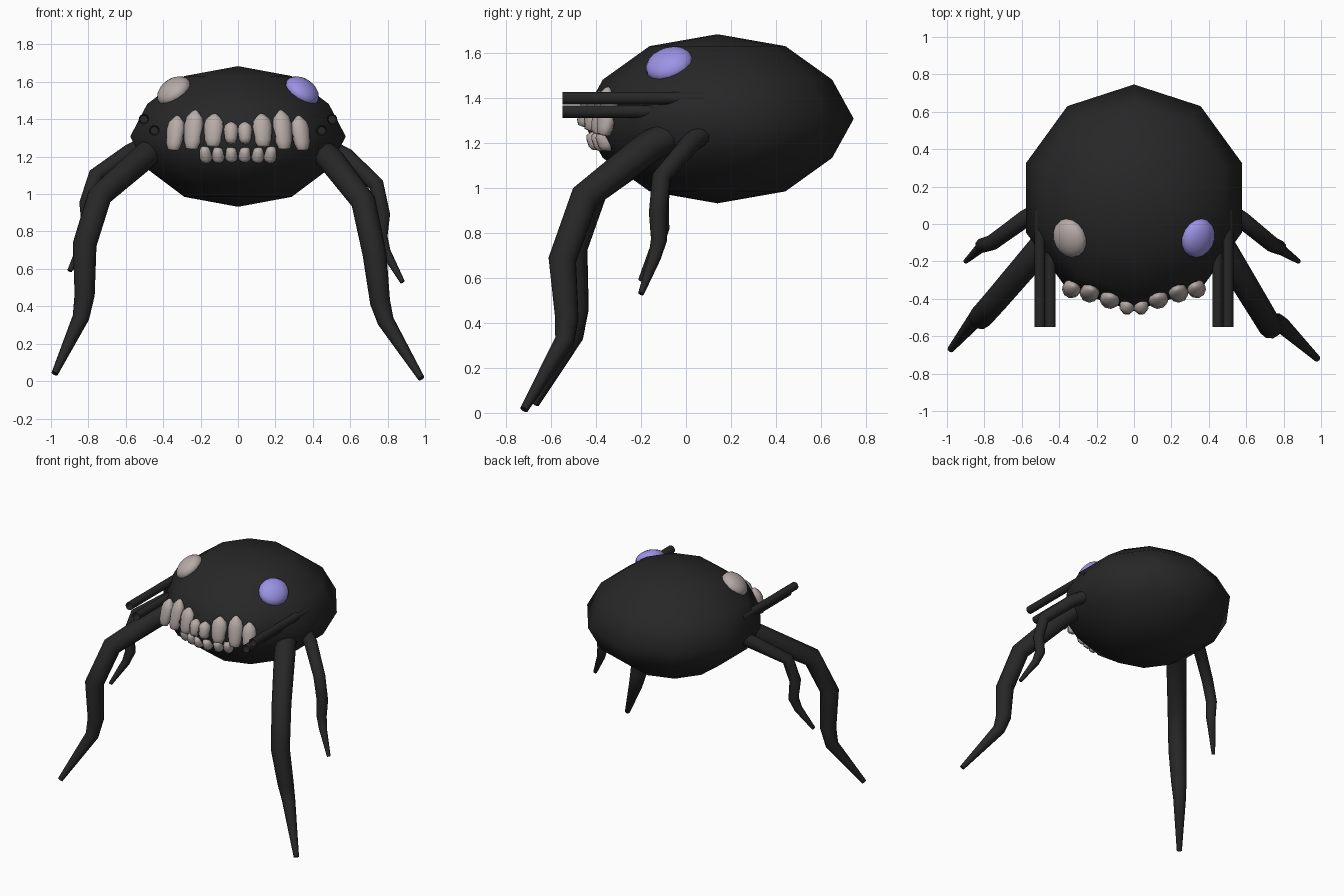
import bpy, bmesh, math
from mathutils import Matrix, Vector

cube = bpy.data.objects.get("Cube")
if cube:
    bpy.data.objects.remove(cube)


def material(name, rgb):
    m = bpy.data.materials.new(name)
    m.use_nodes = True
    m.diffuse_color = (*rgb, 1)
    m.node_tree.nodes["Principled BSDF"].inputs["Base Color"].default_value = (*rgb, 1)
    return m


black = material("soft black", (0.02, 0.02, 0.02))
ivory = material("pale ivory", (0.47, 0.41, 0.39))
violet = material("violet", (0.33, 0.29, 0.78))


def add_mesh(name, bm, mat, matrix=Matrix()):
    bmesh.ops.recalc_face_normals(bm, faces=bm.faces)
    for f in bm.faces:
        f.smooth = True
    me = bpy.data.meshes.new(name)
    bm.to_mesh(me)
    bm.free()
    me.materials.append(mat)
    ob = bpy.data.objects.new(name, me)
    ob.matrix_world = matrix
    bpy.context.collection.objects.link(ob)
    return ob


def lathe(profile, sides, start=0.0):
    """Spin (radius, height) pairs round z; zero radius makes a pole."""
    bm = bmesh.new()
    rings = []
    for r, z in profile:
        n = sides if r else 1
        rings.append([bm.verts.new((r * math.cos(start + math.tau * i / sides),
                                    r * math.sin(start + math.tau * i / sides), z))
                      for i in range(n)])
    for a, b in zip(rings, rings[1:]):
        for i in range(sides):
            quad = [a[i % len(a)], a[(i + 1) % sides % len(a)],
                    b[(i + 1) % sides % len(b)], b[i % len(b)]]
            bm.faces.new(list(dict.fromkeys(quad)))
    return bm


# Body: ten-sided flattened ball
BODY = Vector((0, 0.14, 1.308))
half = [(0.302, 0.323), (0.51, 0.174)]
profile = [(0, 0.376), *half, (0.606, 0), *[(r, -z) for r, z in half[::-1]], (0, -0.376)]
add_mesh("body", lathe(profile, 10, math.pi / 2), black, Matrix.Translation(BODY))


def front_y(x, z):
    """Depth of the body's front surface at x and z."""
    s = 1 - 0.16 * abs(z - BODY.z) / 0.174
    x = abs(x) / s
    y = 0.606 - 0.32 * x if x < 0.356 else 0.49 - 1.35 * (x - 0.356)
    return BODY.y - s * y


# Eyes: flattened balls tilted to the shell
for side, mat, name in ((1, violet, "left_eye"), (-1, ivory, "right_eye")):
    bm = bmesh.new()
    bmesh.ops.create_uvsphere(bm, u_segments=16, v_segments=10, radius=1)
    place = (Matrix.Translation((side * 0.343, -0.075, 1.55))
             @ Matrix.Rotation(side * math.radians(36), 4, "Y")
             @ Matrix.Rotation(math.radians(18), 4, "X")
             @ Matrix.Diagonal((0.1, 0.108, 0.062, 1)))
    add_mesh(name, bm, mat, place)


# Teeth: pointed pegs set into the shell
TOOTH = [(0, -1), (0.6, -0.95), (0.85, -0.6), (1, 0.2), (0.85, 0.6), (0.3, 0.92), (0, 1)]


def tooth(name, x, low, high, half_width, lean):
    z = (low + high) / 2
    turn = math.copysign(min(abs(x) * 1.7, 0.55), x)
    place = (Matrix.Translation((x, front_y(x, z), z))
             @ Matrix.Rotation(turn, 4, "Z")
             @ Matrix.Rotation(math.radians(lean), 4, "X")
             @ Matrix.Diagonal((half_width, 0.043, (high - low) / 2, 1)))
    flip = 1 if lean < 0 else -1
    bm = lathe([(r, z * flip) for r, z in TOOTH], 8, math.pi / 8)
    add_mesh(name, bm, ivory, place)


upper = [(0.037, 1.27, 1.39, 0.042), (0.13, 1.25, 1.435, 0.056),
         (0.238, 1.235, 1.455, 0.054), (0.335, 1.23, 1.425, 0.052)]
lower = [(0.035, 1.165, 1.255, 0.036), (0.105, 1.16, 1.255, 0.036),
         (0.172, 1.16, 1.26, 0.036)]
for side, word in ((1, "left"), (-1, "right")):
    for i, (x, low, high, w) in enumerate(upper):
        tooth(f"{word}_upper_tooth_{i + 1}", side * x, low, high, w, -14)
    for i, (x, low, high, w) in enumerate(lower):
        tooth(f"{word}_lower_tooth_{i + 1}", side * x, low, high, w, 28)


# Side pipes: straight tubes with recessed mouths
for side, word in ((1, "left"), (-1, "right")):
    for level, x, z, back in (("upper", 0.503, 1.4, 0.08), ("lower", 0.447, 1.34, 0.0)):
        bm = bmesh.new()
        length = back + 0.55
        bmesh.ops.create_cone(bm, cap_ends=True, segments=16, radius1=0.028,
                              radius2=0.028, depth=length)
        bm.faces.ensure_lookup_table()
        mouth = [f for f in bm.faces if len(f.verts) > 4 and f.normal.z > 0]
        bmesh.ops.inset_individual(bm, faces=mouth, thickness=0.007)
        bmesh.ops.translate(bm, verts=mouth[0].verts, vec=(0, 0, -0.06))
        place = (Matrix.Translation((side * x, back - length / 2, z))
                 @ Matrix.Rotation(math.pi / 2, 4, "X"))
        pipe = add_mesh(f"{word}_{level}_pipe", bm, black, place)
        bpy.ops.object.select_all(action="DESELECT")
        pipe.select_set(True)
        bpy.context.view_layer.objects.active = pipe
        bpy.ops.object.shade_smooth_by_angle()


# Legs: tapering bent tubes
def leg(name, points, radii):
    cu = bpy.data.curves.new(name, "CURVE")
    cu.dimensions = "3D"
    cu.bevel_depth = 1
    cu.bevel_resolution = 3
    cu.use_fill_caps = True
    sp = cu.splines.new("POLY")
    sp.points.add(len(points) - 1)
    for p, co, r in zip(sp.points, points, radii):
        p.co = (*co, 1)
        p.radius = r
    sp.use_smooth = True
    cu.materials.append(black)
    bpy.context.collection.objects.link(bpy.data.objects.new(name, cu))


front_radii = (0.07, 0.072, 0.066, 0.064, 0.054, 0.045, 0.018)
leg("left_front_leg", [(0.4, 0, 1.27), (0.5, -0.17, 1.18), (0.67, -0.45, 0.96),
                       (0.73, -0.55, 0.68), (0.76, -0.53, 0.42),
                       (0.79, -0.54, 0.32), (0.98, -0.72, 0.015)], front_radii)
leg("right_front_leg", [(-0.4, 0, 1.28), (-0.5, -0.13, 1.2), (-0.74, -0.41, 0.99),
                        (-0.82, -0.5, 0.73), (-0.82, -0.485, 0.46),
                        (-0.84, -0.5, 0.34), (-0.98, -0.67, 0.04)], front_radii)
back_radii = (0.046, 0.046, 0.042, 0.04, 0.036, 0.028, 0.013)
leg("left_back_leg", [(0.46, 0.1, 1.26), (0.58, 0.02, 1.2), (0.74, -0.11, 1.05),
                      (0.775, -0.125, 0.89), (0.765, -0.12, 0.77),
                      (0.79, -0.14, 0.69), (0.88, -0.2, 0.53)], back_radii)
leg("right_back_leg", [(-0.46, 0.1, 1.28), (-0.58, 0.03, 1.22), (-0.76, -0.1, 1.1),
                       (-0.81, -0.115, 0.95), (-0.8, -0.11, 0.82),
                       (-0.825, -0.13, 0.74), (-0.9, -0.2, 0.59)], back_radii)
